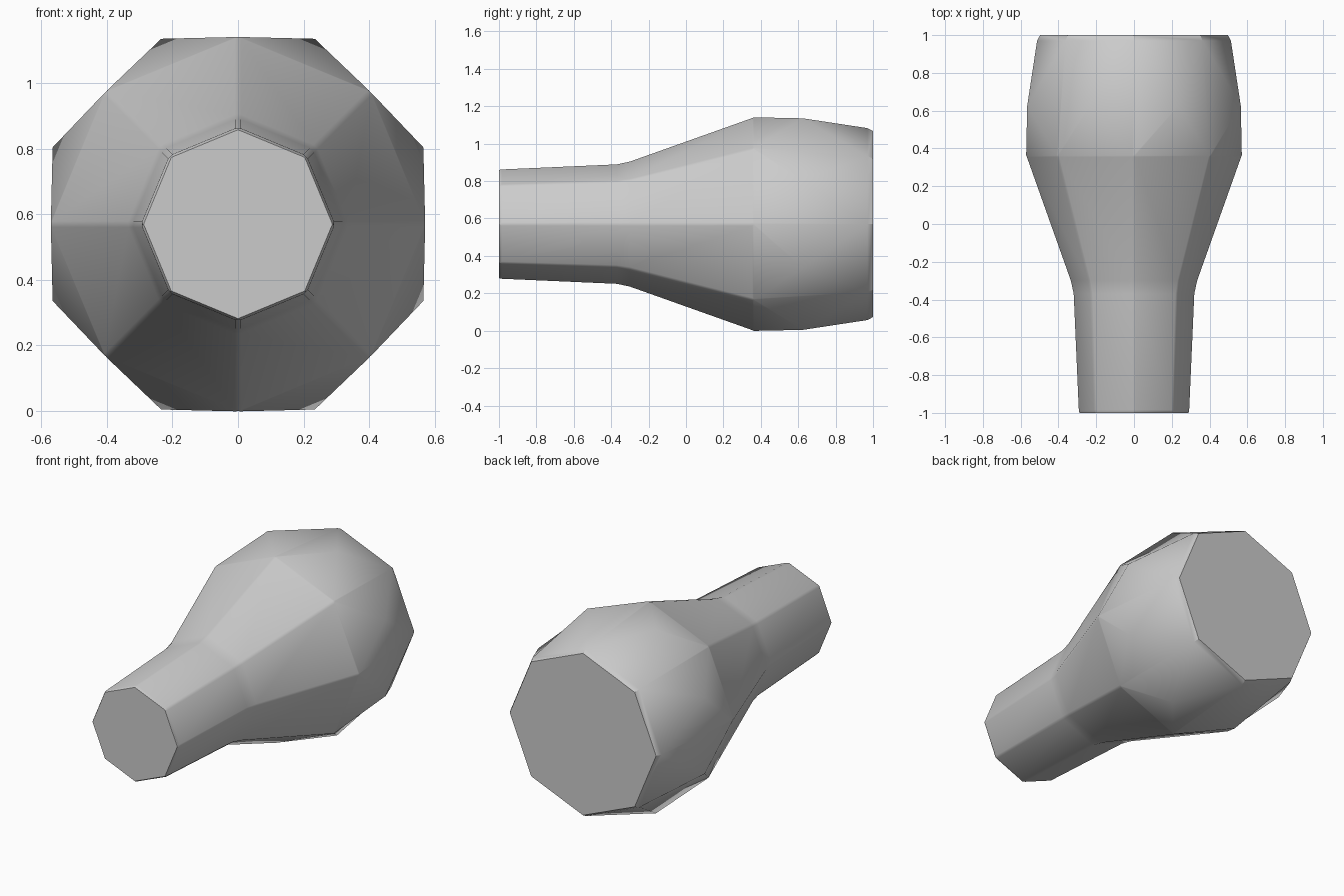
import bpy, bmesh
from math import sin, cos, pi, radians

if "Cube" in bpy.data.objects:
    bpy.data.objects.remove(bpy.data.objects["Cube"])

CENTRE_Z = 0.57
SIDES = 8
# (y, radius, half-step twist) of each cross-section from front to rear
PROFILE = [
    (-1.0, 0.288, 0), (-0.985, 0.296, 0),                    # neck rim
    (-0.37, 0.323, 0), (-0.30, 0.338, 0),                    # neck base
    (0.355, 0.571, 0), (0.625, 0.612, 0.5),                  # belly, staggered shoulder
    (0.97, 0.513, 0), (1.0, 0.497, 0)]                       # rear rim

bm = bmesh.new()


def ring(y, radius, twist):
    verts = []
    for i in range(SIDES):
        a = 2 * pi * (i + twist) / SIDES
        verts.append(bm.verts.new((radius * cos(a), y, CENTRE_Z + radius * sin(a))))
    return verts


rings = [ring(*p) for p in PROFILE]
belly, shoulder, rear = rings[4:7]
straight = list(zip(rings[:4], rings[1:5])) + [(rear, rings[7])]

for i in range(SIDES):
    j = (i + 1) % SIDES
    # neck, flared body and rear rim
    for a, b in straight:
        bm.faces.new((a[i], a[j], b[j], b[i]))
    # faceted shoulder: triangles meeting at the staggered points
    s, t = shoulder[i], shoulder[j]
    bm.faces.new((belly[i], belly[j], s))
    bm.faces.new((rear[i], s, rear[j]))
    bm.faces.new((belly[j], rear[j], s))
    bm.faces.new((belly[j], t, rear[j]))

# flat end caps
bm.faces.new(rings[0])
bm.faces.new(rings[7])
bmesh.ops.recalc_face_normals(bm, faces=bm.faces)

# narrow chamfers along the neck and body ridges
ridges = [bm.edges.get((a[i], b[i])) for a, b in straight[1:4] for i in range(SIDES)]
bmesh.ops.bevel(bm, geom=ridges, offset=0.01, offset_type='OFFSET', segments=1,
                profile=0.5, affect='EDGES', clamp_overlap=True)
bmesh.ops.recalc_face_normals(bm, faces=bm.faces)

mesh = bpy.data.meshes.new("faceted_bulb")
bm.to_mesh(mesh)
bm.free()
bulb = bpy.data.objects.new("faceted_bulb", mesh)
bpy.context.collection.objects.link(bulb)

# soft shading across the facets, crisp cap rims
bpy.context.view_layer.objects.active = bulb
bulb.select_set(True)
bpy.ops.object.shade_smooth_by_angle(angle=radians(40))
